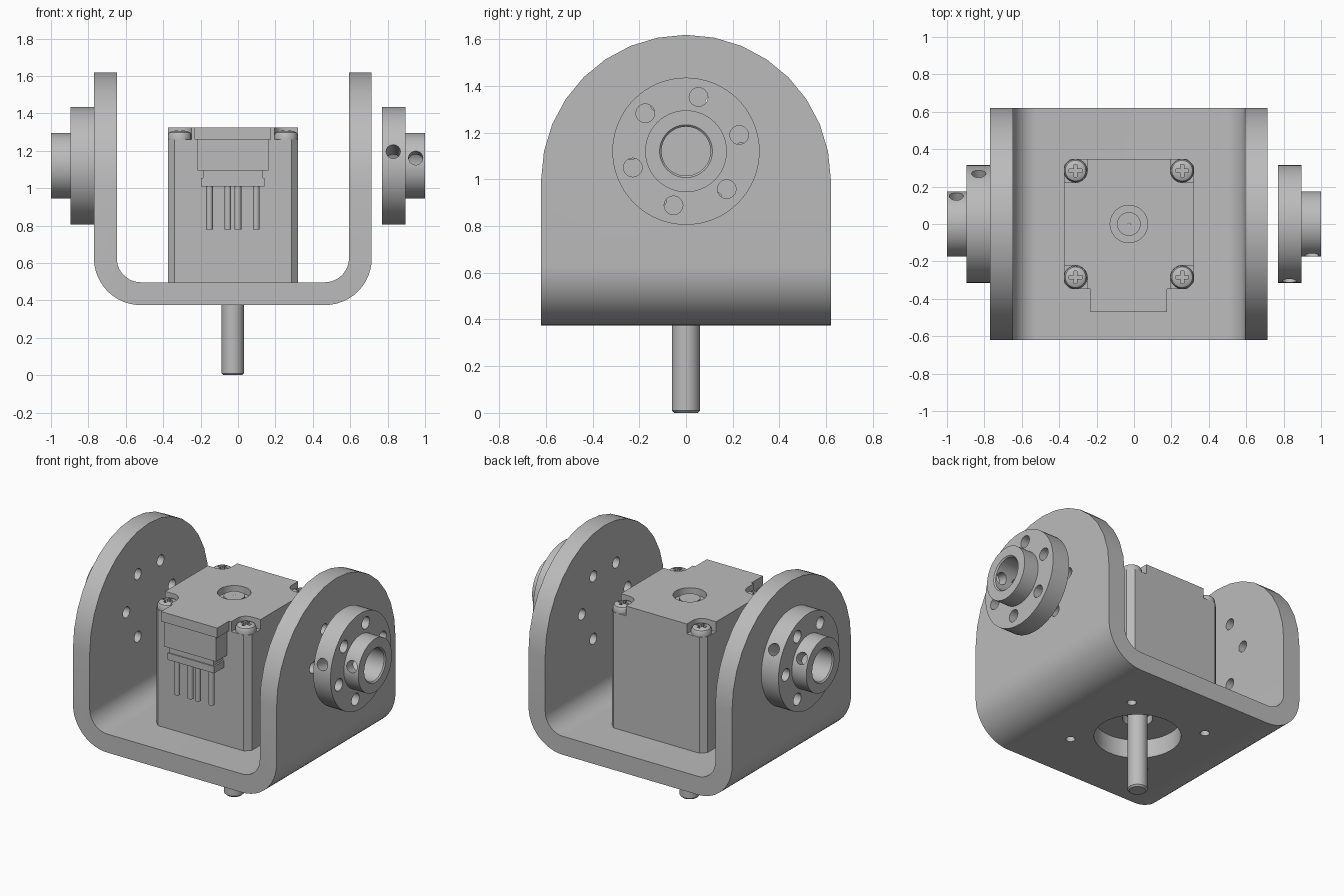
import bpy, bmesh
from math import sin, cos, pi, radians
from mathutils import Vector, Matrix

if "Cube" in bpy.data.objects:
    bpy.data.objects.remove(bpy.data.objects["Cube"], do_unlink=True)

grey = bpy.data.materials.new("plain grey")
grey.use_nodes = True
grey.diffuse_color = (0.5, 0.5, 0.5, 1)
grey.node_tree.nodes["Principled BSDF"].inputs["Base Color"].default_value = (0.5, 0.5, 0.5, 1)

CX = -0.0275          # centre line of bracket and motor
HUB_Z = 1.12          # height of the hub axis
SCREW = 0.285         # half spacing of the motor screws
CORNERS = [(sx, sy) for sx in (-1, 1) for sy in (-1, 1)]


def finish(name, bm):
    bmesh.ops.recalc_face_normals(bm, faces=bm.faces)
    mesh = bpy.data.meshes.new(name)
    bm.to_mesh(mesh)
    bm.free()
    mesh.materials.append(grey)
    ob = bpy.data.objects.new(name, mesh)
    bpy.context.collection.objects.link(ob)
    return ob


def arc(cx, cy, r, a, b, n):
    return [(cx + r * cos(radians(a + (b - a) * i / n)),
             cy + r * sin(radians(a + (b - a) * i / n))) for i in range(n + 1)]


def prism(name, pts, axis, lo, hi):
    """Extrude a flat outline along an axis from lo to hi."""
    place = {"x": lambda u, v, w: (w, u, v), "y": lambda u, v, w: (u, w, v),
             "z": lambda u, v, w: (u, v, w)}[axis]
    bm = bmesh.new()
    face = bm.faces.new([bm.verts.new(place(u, v, lo)) for u, v in pts])
    new = bmesh.ops.extrude_face_region(bm, geom=[face])["geom"]
    bmesh.ops.translate(bm, vec=place(0, 0, hi - lo),
                        verts=[g for g in new if isinstance(g, bmesh.types.BMVert)])
    return finish(name, bm)


def box(name, x0, x1, y0, y1, z0, z1):
    return prism(name, [(x0, y0), (x1, y0), (x1, y1), (x0, y1)], "z", z0, z1)


def lathe(name, profile, matrix, n=48):
    """Spin a closed (radius, height) profile about z, then place it."""
    bm = bmesh.new()
    verts = [bm.verts.new((r, 0, h)) for r, h in profile]
    edges = [bm.edges.new((verts[i - 1], verts[i])) for i in range(len(verts))]
    bmesh.ops.spin(bm, geom=verts + edges, cent=(0, 0, 0), axis=(0, 0, 1),
                   angle=2 * pi, steps=n, use_duplicate=False)
    bmesh.ops.remove_doubles(bm, verts=bm.verts, dist=1e-5)
    bmesh.ops.transform(bm, matrix=matrix, verts=bm.verts)
    return finish(name, bm)


def rod(name, start, end, r, n=24):
    a, b = Vector(start), Vector(end)
    bm = bmesh.new()
    turn = (b - a).to_track_quat("Z", "Y").to_matrix().to_4x4()
    bmesh.ops.create_cone(bm, cap_ends=True, segments=n, radius1=r, radius2=r,
                          depth=(b - a).length,
                          matrix=Matrix.Translation((a + b) / 2) @ turn)
    return finish(name, bm)


def boolean(ob, cutters, operation="DIFFERENCE"):
    bpy.context.view_layer.objects.active = ob
    for cutter in cutters:
        mod = ob.modifiers.new("cut", "BOOLEAN")
        mod.operation, mod.solver, mod.object = operation, "EXACT", cutter
        bpy.ops.object.modifier_apply(modifier=mod.name)
        bpy.data.objects.remove(cutter, do_unlink=True)


def ring(angle, r):
    return r * cos(radians(angle)), r * sin(radians(angle))


# U-shaped bracket with round-topped arms
L, R, B, T, top = -0.77, 0.715, 0.375, 0.122, 1.7
outline = ([(L, top)] + arc(L + 0.25, B + 0.25, 0.25, 180, 270, 12)
           + arc(R - 0.25, B + 0.25, 0.25, 270, 360, 12) + [(R, top), (R - T, top)]
           + arc(R - 0.25, B + 0.25, 0.25 - T, 360, 270, 12)
           + arc(L + 0.25, B + 0.25, 0.25 - T, 270, 180, 12) + [(L + T, top)])
bracket = prism("bracket", outline, "y", -0.7, 0.7)
side = [(-0.62, 0.2), (0.62, 0.2)] + arc(0, 0.998, 0.62, 0, 180, 16)
boolean(bracket, [prism("side_cutter", side, "x", -0.9, 0.9)], "INTERSECT")
holes = [rod("hole_cutter", (CX, 0, 0.2), (CX, 0, 0.56), 0.26, 48)]
for sx, sy in CORNERS:
    x, y = CX + sx * SCREW, sy * SCREW
    holes.append(rod("hole_cutter", (x, y, 0.2), (x, y, 0.56), 0.028))
for i in range(6):
    y, z = ring(60 * i, 0.238)
    holes.append(rod("hole_cutter", (-1, y, HUB_Z + z), (1, y, HUB_Z + z), 0.036))
boolean(bracket, holes)


# Hubs: flange and boss, bored, with bolt holes and set-screw holes
def hub(name, base, turn, flip):
    f, e = base + 0.125, base + 0.23
    profile = [(0.105, base), (0.315, base), (0.315, f), (0.175, f), (0.175, e),
               (0.113, e), (0.105, e - 0.008)]
    ob = lathe(name, profile, Matrix.Rotation(pi / 2, 4, "Y"), 64)
    cuts = []
    for i in range(6):
        y, z = ring(turn + 60 * i, 0.238)
        cuts.append(rod("bolt_cutter", (base - 0.1, y, z), (f + 0.1, y, z), 0.04))
    for x in (base + 0.06, f + 0.055):
        cuts.append(rod("set_cutter", (x, *ring(turn + 149, 0.05)),
                        (x, *ring(turn + 149, 0.4)), 0.038))
    boolean(ob, cuts)
    move = Matrix.Translation((0, 0, HUB_Z))
    ob.data.transform(move @ Matrix.Rotation(pi if flip else 0, 4, "Z"))


hub("right_side_hub", 0.77, 17, False)
hub("left_side_hub", 0.77, 0, True)

# Motor body with chamfered corners and a bearing recess underneath
h, c = 0.348, 0.035
body = []
for sx, sy in ((1, 1), (-1, 1), (-1, -1), (1, -1)):
    pair = [(CX + sx * h, sy * (h - c)), (CX + sx * (h - c), sy * h)]
    body += pair if sx * sy > 0 else pair[::-1]
motor = prism("motor_body", body, "z", 0.497, 1.26)
boolean(motor, [rod("recess_cutter", (CX, 0, 0.4), (CX, 0, 0.55), 0.09, 48)])

# Top cover notched round the screws, with a tab over the connector
notch = [(h, 0.222)] + arc(SCREW, SCREW, 0.063, 270, 180, 8) + [(0.222, h)]
cover = []
for sx, sy in ((1, 1), (-1, 1), (-1, -1), (1, -1)):
    part = [(CX + sx * x, sy * y) for x, y in notch]
    cover += part if sx * sy > 0 else part[::-1]
    if (sx, sy) == (-1, -1):
        cover += [(CX - 0.205, -h), (CX - 0.205, -0.47),
                  (CX + 0.205, -0.47), (CX + 0.205, -h)]
plate = prism("motor_cover", cover, "z", 1.26, 1.325)
boolean(plate, [rod("bearing_cutter", (CX, 0, 1.28), (CX, 0, 1.4), 0.1, 48)])

# Output shaft and its rear stub
lathe("shaft", [(0, 0), (0.05, 0), (0.06, 0.01), (0.06, 0.6), (0, 0.6)],
      Matrix.Translation((CX, 0, 0)))
lathe("shaft_stub", [(0, 0), (0.063, 0), (0.063, 0.05), (0.008, 0.05), (0, 0.044)],
      Matrix.Translation((CX, 0, 1.255)))

# Domed cover screws with cross recesses
for i, (sx, sy) in enumerate(CORNERS):
    x, y = CX + sx * SCREW, sy * SCREW
    head = lathe(f"cover_screw_{i + 1}", [(0, 0), (0.062, 0), (0.062, 0.025), (0.055, 0.038),
                 (0.04, 0.046), (0, 0.05)], Matrix.Translation((x, y, 1.26)), 32)
    a, b = 0.034, 0.009
    boolean(head, [box("cross_cutter", x - u, x + u, y - v, y + v, 1.283, 1.34)
                   for u, v in ((a, b), (b, a))])

# Connector housing, stepped neck and pins
for name, w, front, z0, z1 in (("connector_housing", 0.19, -0.46, 1.095, 1.26),
                               ("connector_neck", 0.16, -0.445, 1.05, 1.095),
                               ("connector_lip", 0.17, -0.452, 1.01, 1.055)):
    box(name, CX - w, CX + w, front, -0.345, z0, z1)
for i, x in enumerate((-0.125, -0.027, 0.027, 0.125)):
    rod(f"connector_pin_{i + 1}", (CX + x, -0.415, 0.78), (CX + x, -0.415, 1.02), 0.018, 16)

# Smooth round surfaces, keep hard edges
bpy.ops.object.select_all(action="DESELECT")
for ob in bpy.context.collection.objects:
    if ob.type == "MESH" and grey.name in ob.data.materials:
        ob.select_set(True)
        bpy.context.view_layer.objects.active = ob
bpy.ops.object.shade_smooth_by_angle(angle=radians(30))
